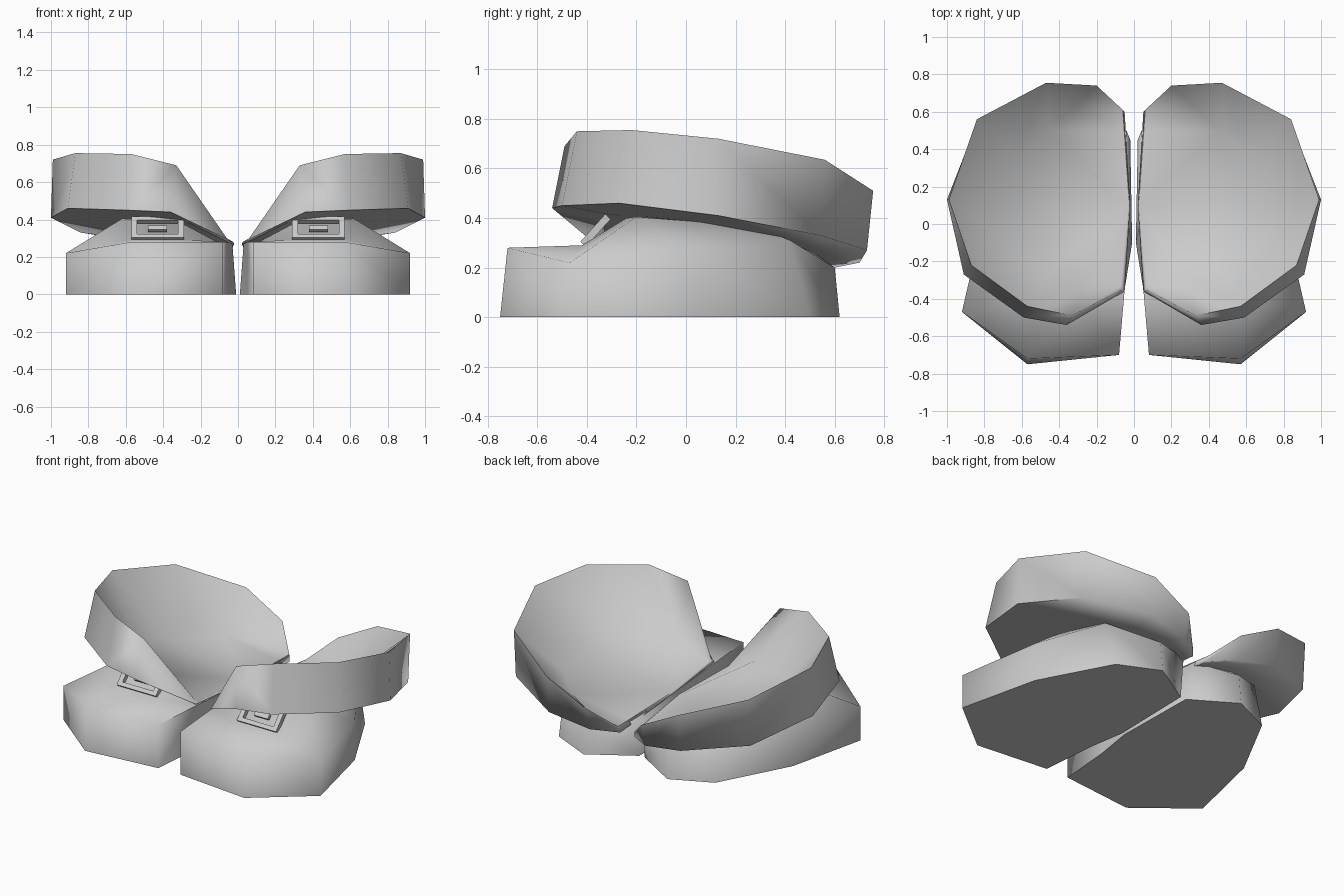
import bpy, bmesh, math


def finish(ob, angle=180):
    # mirror to the left half and shade smooth
    m = ob.modifiers.new("mirror", 'MIRROR')
    m.use_mirror_merge = False
    bpy.ops.object.select_all(action='DESELECT')
    ob.select_set(True)
    bpy.context.view_layer.objects.active = ob
    if angle >= 180:
        bpy.ops.object.shade_smooth()
    else:
        bpy.ops.object.shade_smooth_by_angle(angle=math.radians(angle))


def loft(name, rings):
    # bridge rings of equal point count and cap both ends
    bm = bmesh.new()
    vs = [[bm.verts.new(p) for p in r] for r in rings]
    n = len(rings[0])
    for a, b in zip(vs, vs[1:]):
        for i in range(n):
            j = (i + 1) % n
            bm.faces.new((a[i], a[j], b[i]))
            bm.faces.new((a[j], b[j], b[i]))
    bm.faces.new(vs[0][::-1])
    bm.faces.new(vs[-1])
    bmesh.ops.triangulate(bm, faces=[f for f in bm.faces if len(f.verts) > 4])
    bmesh.ops.recalc_face_normals(bm, faces=bm.faces)
    me = bpy.data.meshes.new(name)
    bm.to_mesh(me)
    bm.free()
    ob = bpy.data.objects.new(name, me)
    bpy.context.collection.objects.link(ob)
    finish(ob, 89)


# lower case: floor outline, top edge, raised plateau, top
case_floor = [(.08, -.70, 0), (.57, -.75, 0), (.92, -.47, 0), (.80, .05, 0),
              (.56, .50, 0), (.30, .62, 0), (.02, .45, 0), (.01, -.10, 0), (.05, -.35, 0)]
case_edge = [(.08, -.70, .28), (.57, -.72, .28), (.92, -.47, .22), (.80, .05, .25),
             (.57, .42, .31), (.30, .60, .20), (.04, .50, .235), (.03, .00, .27), (.05, -.35, .28)]
case_plateau = [(.26, -.42, .29), (.57, -.42, .29), (.62, -.20, .405), (.62, .05, .385),
                (.56, .36, .335), (.30, .52, .26), (.06, .46, .235), (.05, .00, .265), (.08, -.34, .28)]
case_top = [(.28, -.27, .37), (.55, -.24, .40), (.58, -.15, .395), (.58, .05, .375),
            (.52, .32, .325), (.30, .48, .26), (.10, .42, .235), (.10, .00, .265), (.12, -.28, .285)]
loft("lower_case", [case_floor, case_edge, case_plateau, case_top])

# upper bowl: underside, outer belt, rim, inside floor
bowl_under = [(.06, -.33, .28), (.28, -.32, .39), (.50, -.25, .405), (.61, -.16, .405), (.63, .10, .38),
              (.61, .37, .335), (.44, .52, .28), (.26, .60, .235), (.06, .55, .21), (.03, .10, .265)]
bowl_belt = [(.05, -.36, .29), (.36, -.54, .44), (.59, -.50, .45), (.91, -.27, .46), (1.0, .13, .41),
             (.84, .54, .33), (.47, .73, .27), (.20, .70, .22), (.05, .60, .20), (.02, .10, .27)]
bowl_rim = [(.06, -.35, .30), (.33, -.49, .69), (.57, -.44, .75), (.87, -.22, .755), (.99, .13, .72),
            (.84, .56, .635), (.47, .755, .51), (.20, .74, .37), (.06, .61, .24), (.025, .10, .28)]
bowl_floor = [(.07, -.33, .295), (.28, -.32, .405), (.46, -.25, .42), (.61, -.16, .42), (.62, .10, .395),
              (.61, .37, .35), (.46, .50, .30), (.30, .62, .255), (.05, .50, .245), (.03, .10, .278)]
loft("upper_bowl", [bowl_under, bowl_belt, bowl_rim, bowl_floor])


# hinge clasp between the front of the case and the bowl
def bar(name, loc, size):
    bpy.ops.mesh.primitive_cube_add(size=1)
    ob = bpy.context.object
    ob.name = name
    tilt = math.radians(-42)
    c, s = math.cos(tilt), math.sin(tilt)
    for v in ob.data.vertices:
        x, y, z = (v.co[k] * size[k] + loc[k] for k in range(3))
        v.co = (.43 + x, -.365 + y * c - z * s, .35 + y * s + z * c)
    finish(ob, 30)


for side in (-1, 1):
    bar("clasp_side", (side * .125, 0, 0), (.03, .03, .15))
    bar("clasp_rail", (0, 0, side * .062), (.28, .03, .026))
bar("clasp_tongue", (.0, .0, 0), (.10, .02, .03))
